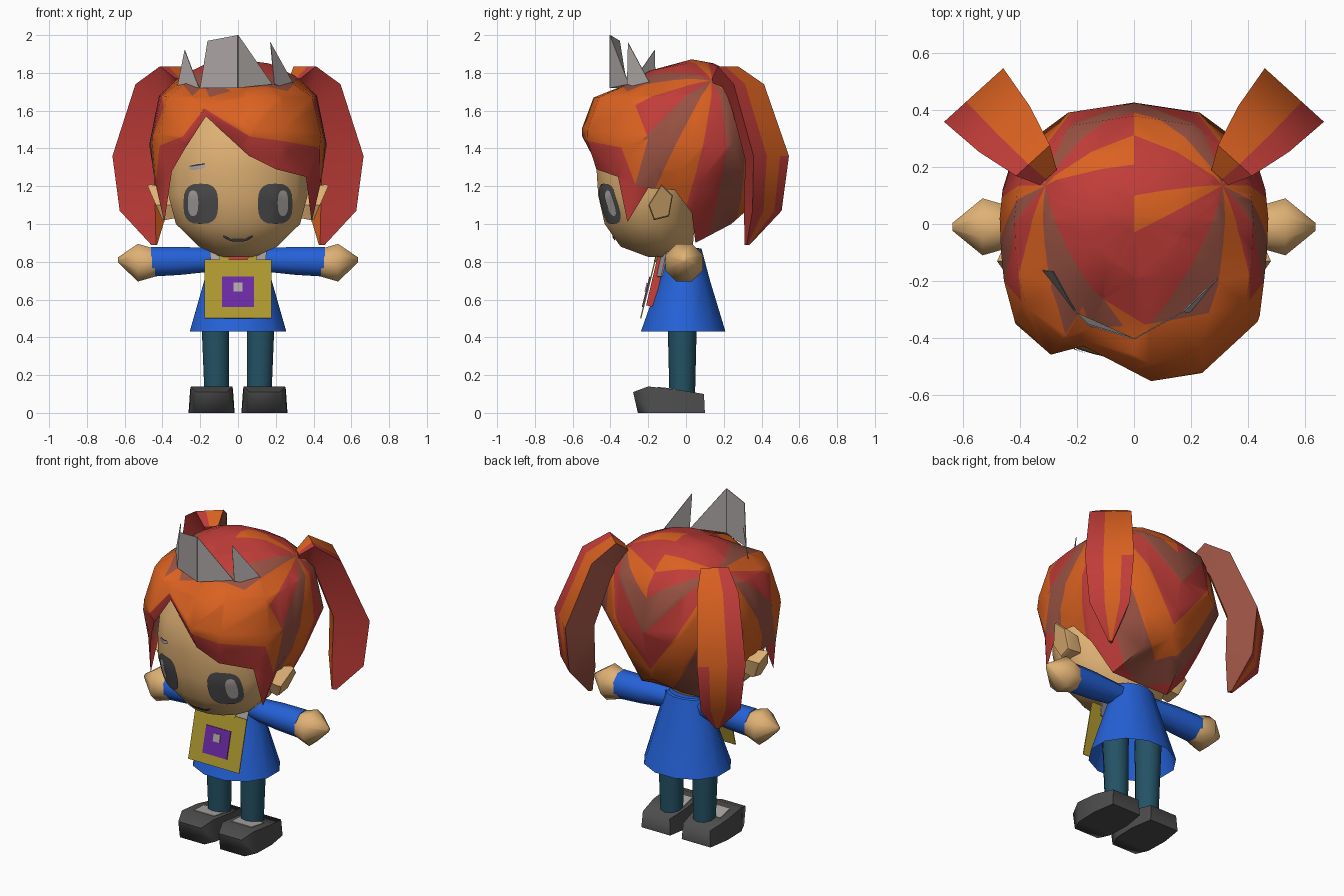
import bpy, bmesh, math
from mathutils import Vector
from mathutils.bvhtree import BVHTree

if "Cube" in bpy.data.objects:
    bpy.data.objects.remove(bpy.data.objects["Cube"])


def material(name, *rgb):
    m = bpy.data.materials.new(name)
    m.diffuse_color = (*rgb, 1)
    m.use_nodes = True
    m.node_tree.nodes["Principled BSDF"].inputs["Base Color"].default_value = m.diffuse_color
    return m


RED = material("red", .53, .046, .04)
ORANGE = material("orange", .70, .12, .015)
BROWN = material("brown", .32, .085, .056)
SKIN = material("skin", .74, .44, .175)
BLUE = material("blue", .018, .12, .68)
TEAL = material("teal", .017, .085, .13)
DARK = material("dark grey", .075, .075, .075)
GOLD = material("gold", .43, .32, .03)
PURPLE = material("purple", .15, .023, .38)
GREY = material("light grey", .42, .39, .38)


def finish(name, bm, mats, angle=40, fix=True):
    if fix:
        bmesh.ops.recalc_face_normals(bm, faces=bm.faces)
    me = bpy.data.meshes.new(name)
    bm.to_mesh(me)
    bm.free()
    for m in mats:
        me.materials.append(m)
    ob = bpy.data.objects.new(name, me)
    bpy.context.collection.objects.link(ob)
    bpy.ops.object.select_all(action='DESELECT')
    ob.select_set(True)
    bpy.context.view_layer.objects.active = ob
    bpy.ops.object.shade_smooth_by_angle(angle=math.radians(angle))
    return ob


def loft(name, rings, mats, caps=True, paint=None, angle=40):
    """Skin a list of rings that have equal point counts."""
    bm = bmesh.new()
    rows = [[bm.verts.new(p) for p in r] for r in rings]
    n = len(rows[0])
    for k, (a, b) in enumerate(zip(rows, rows[1:])):
        for i in range(n):
            j = (i + 1) % n
            f = bm.faces.new((a[i], a[j], b[j], b[i]))
            f.material_index = paint(k, i) if paint else 0
    if caps:
        bm.faces.new(rows[0])
        bm.faces.new(rows[-1])
    return finish(name, bm, mats, angle)


def oval(cx, cy, z, rx, ry, n):
    return [(cx + rx * math.cos((i + .5) * math.tau / n),
             cy + ry * math.sin((i + .5) * math.tau / n), z) for i in range(n)]


def side_oval(x, cy, cz, ry, rz, n):
    return [(x, p[0], p[1]) for p in oval(cy, cz, 0, ry, rz, n)]


def plate(name, points, mat, thick=.006):
    bm = bmesh.new()
    f = bm.faces.new([bm.verts.new(p) for p in points])
    f.normal_update()
    off = f.normal * thick
    back = bmesh.ops.extrude_face_region(bm, geom=[f])
    bmesh.ops.translate(bm, verts=[v for v in back["geom"] if isinstance(v, bmesh.types.BMVert)], vec=off)
    return finish(name, bm, [mat], 30)


# Head: height, half width, front, back
head_rows = [(.825, .09, -.2, .0), (.88, .21, -.35, .04), (1.0, .335, -.435, .05),
             (1.15, .375, -.47, .07), (1.3, .375, -.48, .1), (1.45, .36, -.47, .1), (1.62, .27, -.38, .1)]
head = loft("head", [oval(0, (f + b) / 2, z, w, (b - f) / 2, 16) for z, w, f, b in head_rows], [SKIN])
head_tree = BVHTree.FromObject(head, bpy.context.evaluated_depsgraph_get())
loft("neck", [oval(0, -.03, .78, .06, .06, 8), oval(0, -.05, .88, .06, .06, 8)], [SKIN])


def face_patch(name, cx, cz, rx, rz, mat, lift, power=1.0, tilt=0):
    """Rounded patch draped on the front of the head."""
    bm = bmesh.new()

    def put(u, v):
        x, z = cx + u * rx, cz + v * rz + tilt * u * rx
        hit = head_tree.ray_cast(Vector((x, -2, z)), Vector((0, 1, 0)))[0]
        return bm.verts.new((x, (hit.y if hit else -.4) - lift, z))

    def sp(c):
        return math.copysign(abs(c) ** power, c)
    n, rows = 20, []
    centre = put(0, 0)
    for k in (.35, .7, 1):
        rows.append([put(k * sp(math.cos(i * math.tau / n)), k * sp(math.sin(i * math.tau / n))) for i in range(n)])
    for i in range(n):
        j = (i + 1) % n
        bm.faces.new((centre, rows[0][i], rows[0][j]))
        for a, b in zip(rows, rows[1:]):
            bm.faces.new((a[i], b[i], b[j], a[j]))
    finish(name, bm, [mat], fix=False)


ear_outline = ((-.13, 1.21), (-.07, 1.15), (-.09, 1.04), (-.17, 1.02), (-.2, 1.1))
for s, side in ((1, "right"), (-1, "left")):
    face_patch(side + "_eye", s * .197, 1.107, .092, .107, DARK, .007, .7)
    face_patch(side + "_eye_shine", s * .238, 1.11, .028, .068, GREY, .012, .8)
    face_patch(side + "_mouth_corner", s * .055, .924, .025, .008, DARK, .008, 1, s * .5)
    # Ears
    loft(side + "_ear", [[(s * (x + (z - 1.1) * .4), -.13 + (y + .13) * k, 1.11 + (z - 1.11) * k) for y, z in ear_outline]
         for x, k in ((.33, .8), (.42, 1), (.435, .92))], [SKIN])
face_patch("mouth", 0, .915, .045, .009, DARK, .008)
face_patch("left_eyebrow", -.215, 1.30, .045, .012, GREY, .007, 1, .15)
face_patch("left_eyebrow_line", -.215, 1.312, .042, .004, DARK, .01, 1, .15)

# Hair: equator x, y and lower tip x, y, z for each column
notch = [(-.17, -.41, -.17, -.425, 1.57)]
fringe_r = [(.06, -.55, .06, -.495, 1.36), (.24, -.52, .2, -.475, 1.29), (.44, -.32, .36, -.36, 1.25)]
half = [(.455, -.2, .39, -.31, 1.01), (.465, -.1, .41, -.2, 1.19), (.47, .02, .40, -.06, 1.18),
        (.46, .12, .34, .03, 1.06), (.42, .25, .2, .05, .9), (.23, .39, .14, .24, 1.0)]
fringe_l = [(-.42, -.33, -.35, -.36, 1.28), (-.28, -.45, -.28, -.43, 1.4)]
columns = (notch + fringe_r + half + [(0, .425, 0, .33, 1.08)]
           + [(-a, b, -c, d, e) for a, b, c, d, e in reversed(half)] + fringe_l)
bm = bmesh.new()
apex = bm.verts.new((0, .03, 1.872))
grid = []
for ex, ey, bx, by, bz in columns:
    f = max(0, -ey / .5)
    ez = max(1.42 + .08 * f, bz + .06)
    pts = [(ex * k, ey * k, z) for k, z in ((.35, 1.85 - .035 * f), (.64, 1.785 - .055 * f), (.89, 1.68 - .01 * f), (1, ez))]
    t = .3 if bz > 1.24 else .55
    pts.append(((ex * (1 - t) + bx * t) * 1.04, (ey * (1 - t) + by * t) * 1.03, ez * (1 - t) + bz * t))
    grid.append([bm.verts.new(p) for p in pts + [(bx, by, bz)]])
for a, b in zip(grid, grid[1:] + grid[:1]):
    bm.faces.new((apex, a[0], b[0]))
    for k in range(5):
        bm.faces.new((a[k], a[k + 1], b[k + 1], b[k])).material_index = int(k == 4)
bm.faces.new([c[-1] for c in grid[7:14]])  # underside at the nape
bmesh.ops.recalc_face_normals(bm, faces=bm.faces)
bmesh.ops.triangulate(bm, faces=bm.faces)


def cut(faces, co, no):
    geom = set(faces)
    for f in faces:
        geom.update(f.edges, f.verts)
    bmesh.ops.bisect_plane(bm, geom=list(geom), dist=1e-5, plane_co=co, plane_no=no)


# Stripes fan out from the pigtail roots
cut(bm.faces[:], (0, 0, 0), (1, 0, 0))
axis = Vector((.32, .14, .37)).normalized()
e1 = (Vector((0, -1, 0)) + axis * axis.y).normalized()
e2 = axis.cross(e1)
root = Vector((.32, .14, 1.77))
for s in (1, -1):
    for k in range(8):
        t = k * math.pi / 8
        no = e2 * math.cos(t) - e1 * math.sin(t)
        cut([f for f in bm.faces if f.calc_center_median().x * s > 0],
            (root.x * s, root.y, root.z), (no.x * s, no.y, no.z))
# 0 red, 1 orange, 2 brown
stripes = {True: [1, 0, 2, 1, 0, 2, 1, 0, 2, 1, 0, 0, 1, 0, 0, 2],
           False: [1, 0, 2, 1, 0, 2, 1, 0, 2, 0, 1, 0, 0, 0, 0, 2]}
for f in bm.faces:
    c = f.calc_center_median()
    if c.y < -.24 and c.z < (1.73 if c.x > -.1 else 1.69):
        f.material_index = 0 if f.material_index else 1
    else:
        d = Vector((abs(c.x), c.y, c.z)) - root
        f.material_index = stripes[c.x > 0][int((math.atan2(d.dot(e2), d.dot(e1)) % math.tau) / (math.pi / 8)) % 16]
finish("hair", bm, [RED, ORANGE, BROWN], 60, fix=False)

# Pigtails: outer reach and height, inner reach and height, half width
tail = [(-.03, 1.77, -.03, 1.70, .04), (.05, 1.835, .01, 1.73, .08), (.2, 1.74, .08, 1.62, .12),
        (.36, 1.36, .18, 1.34, .14), (.33, 1.07, .17, 1.07, .115), (.195, .89, .17, .89, .012)]
for s, side in ((1, "right"), (-1, "left")):
    rings = []
    for ro, zo, ri, zi, w in tail:
        section = [(ro, zo, -w), (ro, zo, -.5 * w), (ro, zo, .25 * w), (ro, zo, w), (ri, zi, .05 * w), (ri, zi, -.7 * w)]
        rings.append([(s * (.32 + .67 * r + .74 * t), .185 + .74 * r - .67 * t, z) for r, z, t in section])
    loft(side + "_pigtail", rings, [RED, ORANGE, BROWN], angle=45,
         paint=lambda k, i: (int(k < 3), 1, 0, 0, int(k > 1), 2)[i])

# Crown spikes
plate("crown_middle_left", [(-.2, -.31, 1.72), (0, -.4, 1.72), (0, -.4, 2.0), (-.16, -.35, 1.97)], GREY, .004)
plate("crown_middle_right", [(0, -.4, 1.72), (.18, -.3, 1.74), (0, -.4, 2.0)], GREY, .004)
plate("crown_right", [(.19, -.31, 1.74), (.32, -.16, 1.69), (.17, -.305, 1.96)], GREY, .004)
plate("crown_left", [(-.32, -.16, 1.72), (-.2, -.31, 1.71), (-.28, -.165, 1.92)], GREY, .004)

# Coat and shirt
loft("coat", [oval(0, y, z, rx, ry, 12) for z, rx, y, ry in
     ((.43, .265, -.015, .232), (.7, .185, -.008, .14), (.87, .13, -.005, .09))], [BLUE], caps=False)
loft("coat_top", [oval(0, -.005, .855, .128, .088, 12), oval(0, -.005, .872, .11, .075, 12)], [BLUE])
plate("shirt_front", [(-.09, -.17, .56), (.09, -.17, .56), (.05, -.1, .86), (-.05, -.1, .86)], RED, .042)


# Chest panel, sloped along the coat
def panel(name, hw, z0, z1, lift, mat):
    def y(z):
        return -.237 + (z - .5) * .25 - lift
    plate(name, [(-hw, y(z0), z0), (hw, y(z0), z0), (hw, y(z1), z1), (-hw, y(z1), z1)], mat)


panel("chest_panel", .177, .5, .81, 0, GOLD)
panel("panel_square", .085, .56, .72, .006, PURPLE)
panel("panel_dot", .023, .642, .688, .012, GREY)

for s, side in ((1, "right"), (-1, "left")):
    plate(side + "_strap", [(s * .045, -.165, .80), (s * .095, -.165, .80), (s * .11, -.13, .88), (s * .07, -.14, .88)], GOLD)
    plate(side + "_collar", [(s * .04, -.155, .72), (s * .14, -.125, .72), (s * .15, -.09, .872), (s * .05, -.115, .872)], GREY, .008)
    # Arms
    loft(side + "_sleeve", [side_oval(s * x, -.01, z, ry, rz, 8) for x, z, ry, rz in
         ((.08, .812, .06, .062), (.3, .805, .08, .08), (.46, .80, .085, .085))], [BLUE], angle=55)
    loft(side + "_hand", [side_oval(s * x, -.01, z, r, r, 8) for x, z, r in
         ((.44, .795, .08), (.53, .795, .108), (.635, .81, .015))], [SKIN], angle=60)
    # Legs and shoes
    loft(side + "_leg", [oval(s * x, -.02, z, r, r, 10) for x, z, r in ((.113, .1, .068), (.122, .6, .08))], [TEAL])
    loft(side + "_shoe", [[(s * .14 - w, yb, 0), (s * .14 + w, yb, 0), (s * .14 + w * .93, y, z), (s * .14 - w * .93, y, z)]
         for y, yb, z, w in ((.095, .1, .10, .1), (-.04, -.04, .122, .122), (-.2, -.18, .14, .118), (-.28, -.255, .11, .085))],
         [DARK], angle=80)
    plate(side + "_shoe_tongue", [(s * .13 - .07, -.15, .134), (s * .13 + .07, -.15, .134),
                                  (s * .13 + .08, -.04, .122), (s * .13 - .08, -.04, .122)], GREY, .004)
